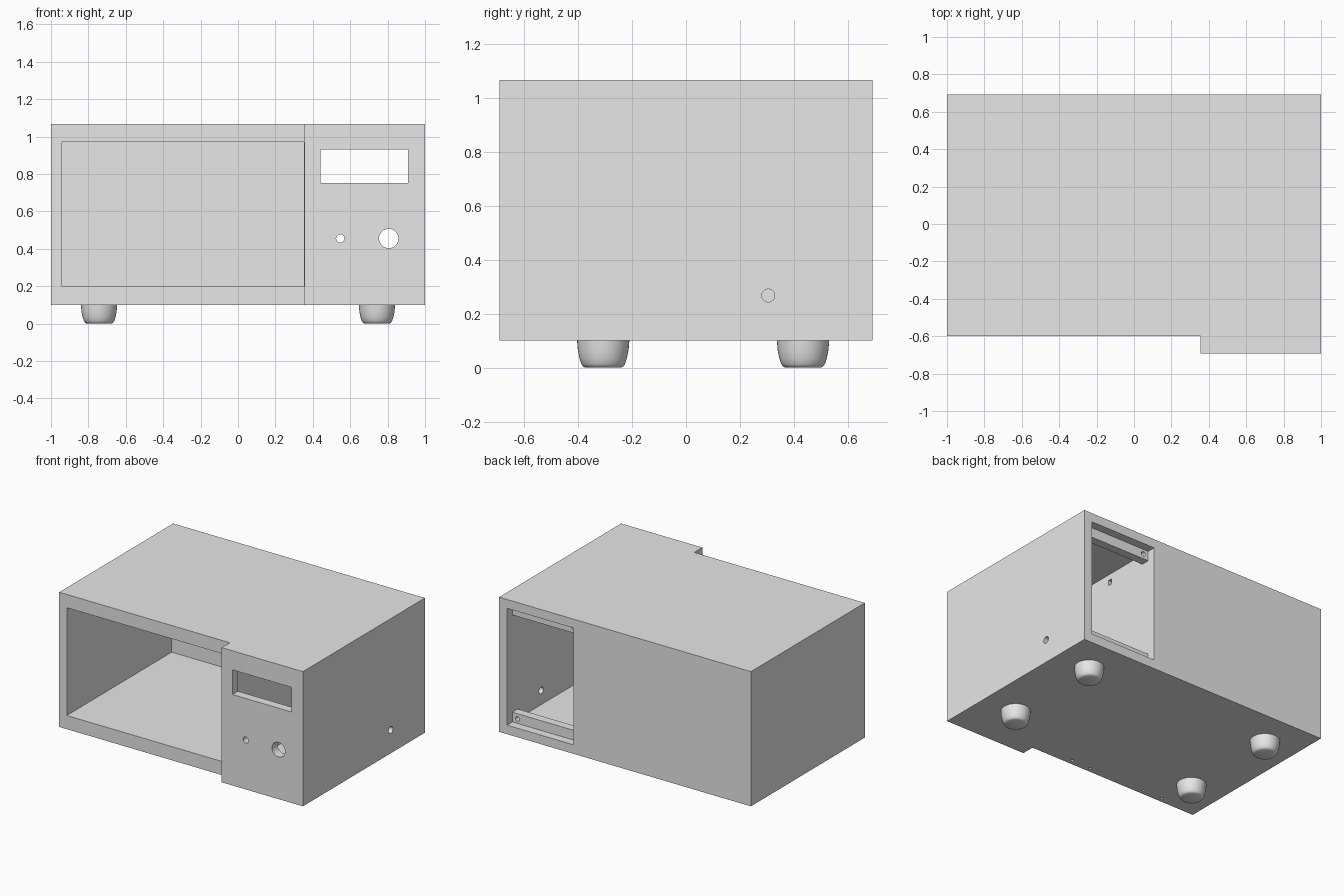
import bpy
import bmesh
import math
from mathutils import Matrix, Vector

default = bpy.data.objects.get("Cube")
if default:
    bpy.data.objects.remove(default, do_unlink=True)

# One plain grey for the whole casing
grey = bpy.data.materials.new("light_grey")
grey.use_nodes = True
grey.diffuse_color = (0.8, 0.8, 0.8, 1)
grey.node_tree.nodes["Principled BSDF"].inputs["Base Color"].default_value = (0.8, 0.8, 0.8, 1)


def finish(name, bm):
    bmesh.ops.recalc_face_normals(bm, faces=bm.faces[:])
    mesh = bpy.data.meshes.new(name)
    bm.to_mesh(mesh)
    bm.free()
    mesh.materials.append(grey)
    obj = bpy.data.objects.new(name, mesh)
    bpy.context.scene.collection.objects.link(obj)
    return obj


def box(name, low, high):
    low, high = Vector(low), Vector(high)
    bm = bmesh.new()
    place = Matrix.Translation((low + high) / 2) @ Matrix.Diagonal((*(high - low), 1))
    bmesh.ops.create_cube(bm, size=1, matrix=place)
    return finish(name, bm)


def rod(center, radius, length, axis):
    turn = {"X": Matrix.Rotation(math.pi / 2, 4, "Y"),
            "Y": Matrix.Rotation(math.pi / 2, 4, "X"),
            "Z": Matrix.Identity(4)}[axis]
    bm = bmesh.new()
    bmesh.ops.create_cone(bm, cap_ends=True, segments=32, radius1=radius, radius2=radius,
                          depth=length, matrix=Matrix.Translation(center) @ turn)
    return finish("hole_cutter", bm)


def smooth(obj):
    for face in obj.data.polygons:
        face.use_smooth = True
    obj.data.set_sharp_from_angle(angle=math.radians(35))


def carve(obj, cutters):
    # Subtract every cutter, keep the result and drop the cutters
    for cutter in cutters:
        cutter.hide_render = True
        mod = obj.modifiers.new("cut", "BOOLEAN")
        mod.operation = "DIFFERENCE"
        mod.solver = "EXACT"
        mod.object = cutter
    bpy.context.view_layer.update()
    graph = bpy.context.evaluated_depsgraph_get()
    result = bpy.data.meshes.new_from_object(obj.evaluated_get(graph))
    obj.modifiers.clear()
    obj.data = result
    for cutter in cutters:
        bpy.data.objects.remove(cutter, do_unlink=True)
    smooth(obj)


# Main dimensions
BOTTOM, TOP = 0.1, 1.067
FRONT, BACK, PANEL_FRONT = -0.6, 0.692, -0.692
STEP = 0.355
BAY_LEFT, BAY_RIGHT, BAY_FLOOR, BAY_TOP = 0.41, 0.936, 0.165, 1.003

# Casing: stepped footprint pulled upwards
outline = [(-1, BACK), (-1, FRONT), (STEP, FRONT), (STEP, PANEL_FRONT), (1, PANEL_FRONT), (1, BACK)]
bm = bmesh.new()
base = bm.faces.new([bm.verts.new((x, y, BOTTOM)) for x, y in outline])
grown = bmesh.ops.extrude_face_region(bm, geom=[base])
bmesh.ops.translate(bm, vec=(0, 0, TOP - BOTTOM),
                    verts=[v for v in grown["geom"] if isinstance(v, bmesh.types.BMVert)])
casing = finish("casing", bm)

cutters = [
    # cooking chamber and electronics bay
    box("chamber_cutter", (-0.94, FRONT - 0.05, 0.198), (STEP - 0.001, 0.59, 0.972)),
    box("bay_cutter", (BAY_LEFT, -0.63, BAY_FLOOR), (BAY_RIGHT, BACK + 0.05, BAY_TOP)),
    # display window, button and dial holes
    box("display_cutter", (0.44, -0.75, 0.753), (0.91, -0.55, 0.93)),
    rod((0.547, -0.66, 0.455), 0.022, 0.2, "Y"),
    rod((0.806, -0.66, 0.455), 0.052, 0.2, "Y"),
    # cable hole in the side, small slot in the partition
    rod((0.97, 0.305, 0.267), 0.024, 0.15, "X"),
    box("slot_cutter", (0.32, 0.23, 0.925), (0.45, 0.26, 0.962)),
]
# door hinge screw holes underneath
for x in (0.05, -0.1, -0.555, -0.705):
    cutters.append(rod((x, -0.563, BOTTOM), 0.01, 0.1, "Z"))
carve(casing, cutters)

# Rails that hold the rear cover, one screw hole each at opposite ends
for name, low, high, hole_x in (
        ("lower_rail", BAY_FLOOR - 0.005, BAY_FLOOR + 0.07, BAY_RIGHT - 0.04),
        ("upper_rail", BAY_TOP - 0.07, BAY_TOP + 0.005, BAY_LEFT + 0.04)):
    rail = box(name, (BAY_LEFT - 0.005, BACK - 0.12, low), (BAY_RIGHT + 0.005, BACK - 0.06, high))
    carve(rail, [rod((hole_x, BACK - 0.09, (low + high) / 2), 0.016, 0.1, "Y")])

# Rounded tapering feet
profile = [(0, 0), (0.066, 0), (0.074, 0.004), (0.081, 0.014), (0.088, 0.035),
           (0.094, 0.065), (0.097, 0.1)]
for side, x in (("right", -0.743), ("left", 0.743)):
    for end, y in (("front", -0.307), ("back", 0.434)):
        bm = bmesh.new()
        verts = [bm.verts.new((r, 0, z)) for r, z in profile]
        edges = [bm.edges.new(pair) for pair in zip(verts, verts[1:])]
        bmesh.ops.spin(bm, geom=verts + edges, cent=(0, 0, 0), axis=(0, 0, 1),
                       angle=math.tau, steps=40)
        bmesh.ops.remove_doubles(bm, verts=bm.verts[:], dist=0.0005)
        # close the top, hidden against the casing
        bmesh.ops.holes_fill(bm, edges=[e for e in bm.edges if e.is_boundary])
        foot = finish(f"{end}_{side}_foot", bm)
        foot.location = (x, y, 0)
        smooth(foot)
